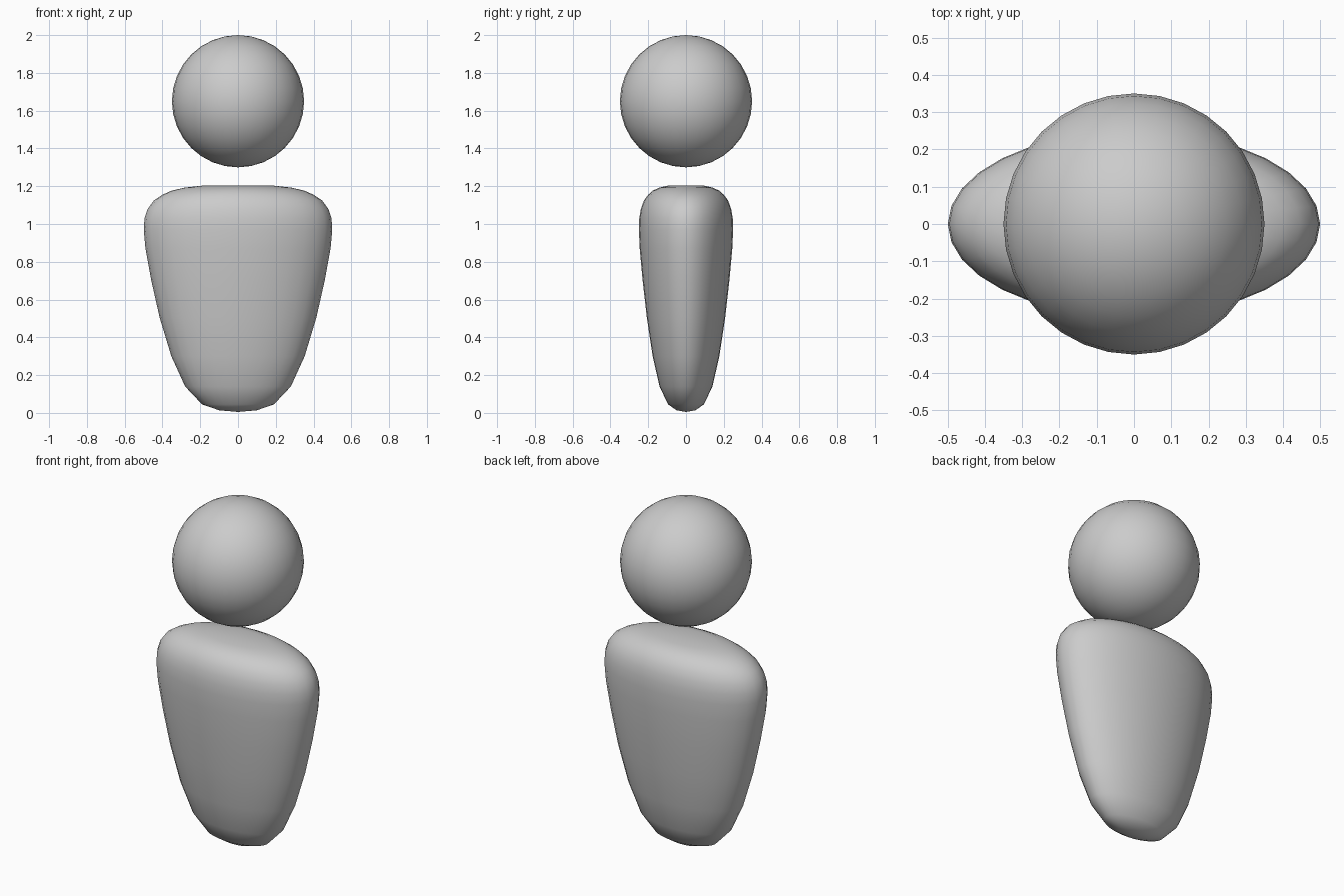
import bpy, bmesh
from math import sin, cos, pi

if "Cube" in bpy.data.objects:
    bpy.data.objects.remove(bpy.data.objects["Cube"])

# Head: smooth ball floating above the body
bpy.ops.mesh.primitive_uv_sphere_add(segments=32, ring_count=16, radius=0.35, location=(0, 0, 1.65))
head = bpy.context.object
head.name = "head"
bpy.ops.object.shade_smooth()

# Body: tapered profile (half width, height) turned round, then flattened to half depth
profile = [(0.10, 0.014), (0.19, 0.045), (0.28, 0.14), (0.353, 0.30), (0.415, 0.505),
           (0.46, 0.705), (0.49, 0.87), (0.499, 0.97), (0.495, 1.03), (0.478, 1.08),
           (0.445, 1.125), (0.40, 1.155), (0.35, 1.177), (0.28, 1.193), (0.19, 1.203)]
N = 32
bm = bmesh.new()
rings = [[bm.verts.new((r * cos(2 * pi * i / N), 0.5 * r * sin(2 * pi * i / N), z))
          for i in range(N)] for r, z in profile]
for low, high in zip(rings, rings[1:]):
    for i in range(N):
        j = (i + 1) % N
        bm.faces.new((low[i], low[j], high[j], high[i]))
bottom = bm.verts.new((0, 0, 0.005))
top = bm.verts.new((0, 0, 1.205))
for i in range(N):
    j = (i + 1) % N
    bm.faces.new((bottom, rings[0][j], rings[0][i]))
    bm.faces.new((top, rings[-1][i], rings[-1][j]))
for f in bm.faces:
    f.smooth = True
mesh = bpy.data.meshes.new("body")
bm.to_mesh(mesh)
bm.free()
body = bpy.data.objects.new("body", mesh)
bpy.context.collection.objects.link(body)
